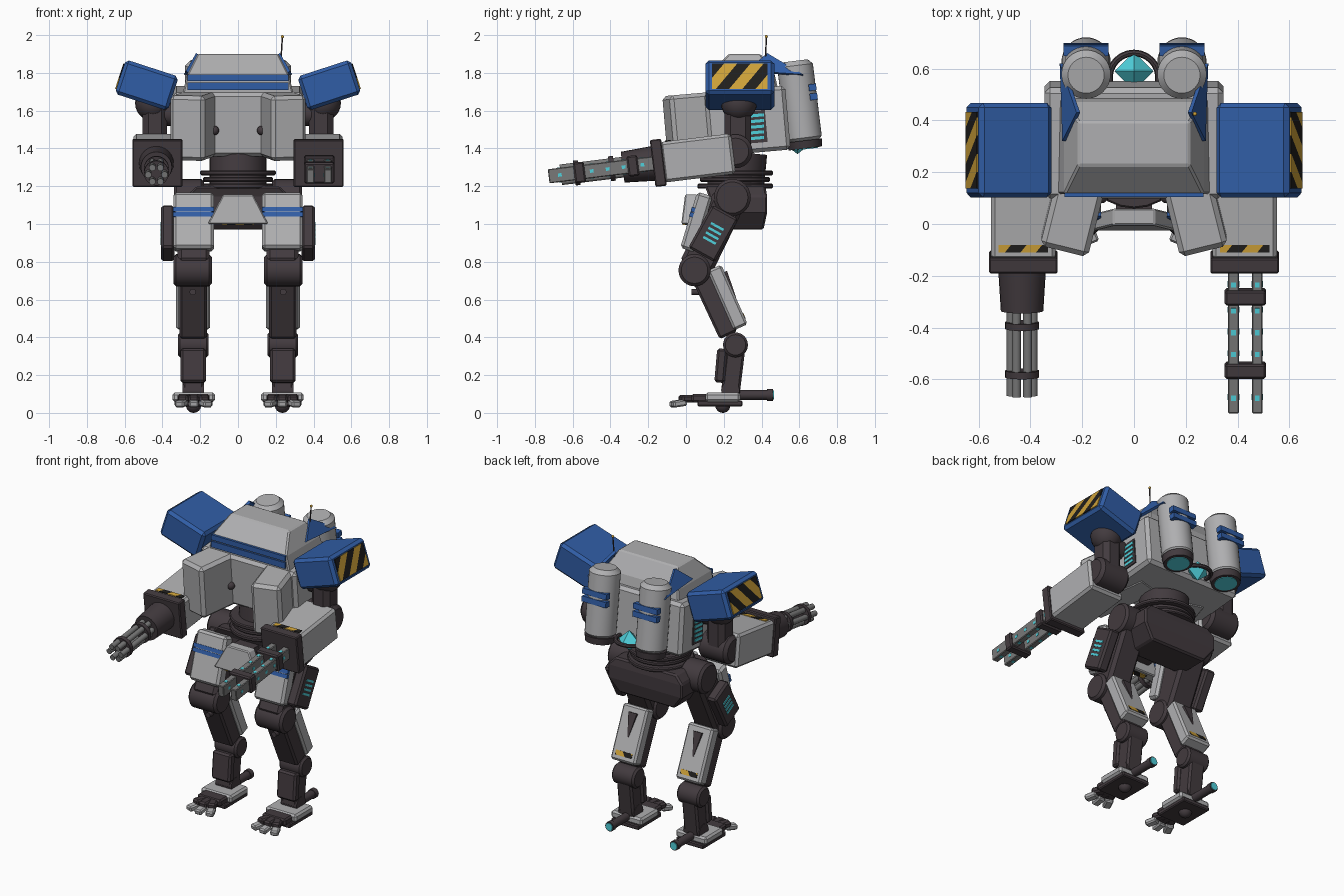
import bpy, bmesh, math
from mathutils import Matrix, Vector

if "Cube" in bpy.data.objects:
    bpy.data.objects.remove(bpy.data.objects["Cube"])

def mat(name, r, g, b):
    m = bpy.data.materials.new(name)
    m.diffuse_color = (r, g, b, 1)
    m.use_nodes = True
    m.node_tree.nodes["Principled BSDF"].inputs["Base Color"].default_value = m.diffuse_color
    return m

GREY = mat("light_grey", .43, .43, .44)
DARK = mat("dark_umber", .055, .043, .049)
BLUE = mat("armour_blue", .03, .11, .38)
GOLD = mat("warning_gold", .62, .36, .04)
BLACK = mat("stripe_black", .014, .013, .012)
CYAN = mat("glow_cyan", .08, .64, .72)
STEEL = mat("barrel_steel", .19, .19, .19)
I = Matrix.Identity(4)
T = lambda x, y, z: Matrix.Translation((x, y, z))
R = lambda deg, ax='X': Matrix.Rotation(math.radians(deg), 4, ax)

def finish(bm, name, mats, M=I, bev=0, smooth=False):
    bmesh.ops.recalc_face_normals(bm, faces=bm.faces)
    if bev:
        sharp = [e for e in bm.edges if e.calc_face_angle(0) > .7]
        bmesh.ops.bevel(bm, geom=sharp, offset=bev, segments=1, affect='EDGES')
    bm.transform(M)
    bmesh.ops.recalc_face_normals(bm, faces=bm.faces)
    me = bpy.data.meshes.new(name)
    bm.to_mesh(me)
    bm.free()
    o = bpy.data.objects.new(name, me)
    bpy.context.collection.objects.link(o)
    for m in mats:
        me.materials.append(m)
    if smooth:
        bpy.ops.object.select_all(action='DESELECT')
        o.select_set(True)
        bpy.context.view_layer.objects.active = o
        bpy.ops.object.shade_smooth_by_angle(angle=math.radians(32))
    return o

def box(name, dims, m, M=I, bev=0):
    bm = bmesh.new()
    bmesh.ops.create_cube(bm, size=1, matrix=Matrix.Diagonal((*dims, 1)))
    return finish(bm, name, [m], M, bev)

def cyl(name, p0, p1, r, m, M=I, r1=None, n=24, bev=0):
    p0, p1 = Vector(p0), Vector(p1)
    d = p1 - p0
    bm = bmesh.new()
    bmesh.ops.create_cone(bm, cap_ends=True, segments=n, radius1=r, radius2=r if r1 is None else r1, depth=d.length)
    rot = d.to_track_quat('Z', 'Y').to_matrix().to_4x4()
    return finish(bm, name, [m], M @ Matrix.Translation((p0 + p1) / 2) @ rot, bev, n > 8)

def ball(name, c, r, m):
    bm = bmesh.new()
    bmesh.ops.create_uvsphere(bm, u_segments=20, v_segments=12, radius=r)
    return finish(bm, name, [m], T(*c), 0, True)

def loft(name, rings, m, M=I, bev=0):
    """Stacked rectangles: (half width, y front, y back, z)."""
    bm = bmesh.new()
    prev = None
    for hx, y0, y1, z in rings:
        ring = [bm.verts.new(p) for p in ((-hx, y0, z), (hx, y0, z), (hx, y1, z), (-hx, y1, z))]
        if prev:
            for i in range(4):
                bm.faces.new((prev[i], prev[(i + 1) % 4], ring[(i + 1) % 4], ring[i]))
        else:
            bm.faces.new(ring)
        prev = ring
    bm.faces.new(prev)
    return finish(bm, name, [m], M, bev)

def plate(name, pts, t, m, M=I):
    """Side profile in y,z with thickness along x."""
    bm = bmesh.new()
    f = bm.faces.new([bm.verts.new((-t / 2, y, z)) for y, z in pts])
    ext = bmesh.ops.extrude_face_region(bm, geom=[f])
    bmesh.ops.translate(bm, vec=(t, 0, 0), verts=[v for v in ext['geom'] if isinstance(v, bmesh.types.BMVert)])
    return finish(bm, name, [m], M)

def hazard(name, w, h, M, step):
    """Thin plate cut by slanted planes into gold and black stripes."""
    bm = bmesh.new()
    bmesh.ops.create_cube(bm, size=1, matrix=Matrix.Diagonal((w, h, .009, 1)))
    n = Vector((1, -.8, 0))
    k = int((w + h) / step) + 1
    for i in range(-k, k + 1):
        bmesh.ops.bisect_plane(bm, geom=bm.verts[:] + bm.edges[:] + bm.faces[:], plane_co=(i * step, 0, 0), plane_no=n)
    for f in bm.faces:
        f.material_index = math.floor(f.calc_center_median().dot(n) / step) % 2
    return finish(bm, name, [GOLD, BLACK], M)

# torso and cabin
box("torso", (.69, .43, .34), GREY, T(0, .325, 1.545) @ R(5), .02)
loft("cabin", [(.30, .115, .50, 1.66), (.27, .115, .47, 1.79), (.215, .225, .395, 1.90)], GREY, I, .008)
for z, h in ((1.775, .034), (1.73, .04)):
    box("visor_strip", (.535, .016, h), BLUE, T(0, .112, z))
cyl("antenna", (.225, .42, 1.83), (.235, .425, 1.99), .004, DARK, n=8)
ball("antenna_tip", (.235, .425, 1.992), .008, GOLD)
ball("status_light", (-.245, .155, 1.70), .014, CYAN)

# back core and its pipe
cyl("core_upper", (0, .59, 1.43), (0, .59, 1.50), .075, CYAN, r1=0, n=4)
cyl("core_lower", (0, .59, 1.43), (0, .59, 1.37), .075, CYAN, r1=0, n=4)
bpy.ops.mesh.primitive_torus_add(location=(0, .565, 1.43), major_radius=.095, minor_radius=.013, major_segments=24, minor_segments=8)
bpy.context.object.name = "core_ring"
bpy.context.object.data.materials.append(DARK)

# waist and pelvis
cyl("waist_column", (0, .26, 1.17), (0, .28, 1.38), .15, DARK)
for z, r in ((1.27, .2), (1.235, .185), (1.20, .2)):
    cyl("waist_ring", (0, .26, z - .012), (0, .26, z + .014), r, DARK, bev=.006)
loft("pelvis", [(.2, .2, .41, .97), (.27, .12, .43, 1.06), (.27, .12, .43, 1.15), (.22, .1, .42, 1.2)], DARK, I, .01)
loft("loin_plate", [(.16, -.025, .04, 1.0), (.08, -.005, .06, 1.155)], GREY, I, .006)
box("loin_mount", (.14, .14, .1), DARK, T(0, .09, 1.1))
hazard("loin_stripe", .17, .035, T(0, .0, .999), .045)

for s in (-1, 1):
    X = lambda x, y, z: T(s * x, y, z)
    # chest prongs, sensors and side vents
    box("chest_prong", (.19, .45, .345), GREY, X(.216, .125, 1.525) @ R(5) @ R(s * 14, 'Z'), .02)
    ball("chest_sensor", (s * .125, .105, 1.495), .025, DARK)
    box("vent_panel", (.012, .1, .17), DARK, X(.346, .375, 1.515) @ R(5))
    for i in range(5):
        box("side_vent", (.012, .075, .016), CYAN, X(.35, .375, 1.455 + .03 * i) @ R(5))

    # thrusters and fins
    P = X(.185, .603, 1.63) @ R(7)
    cyl("thruster", (0, 0, -.2), (0, 0, .235), .095, GREY, P, n=32, bev=.025)
    cyl("thruster_nozzle", (0, 0, -.232), (0, 0, -.19), .088, DARK, P, r1=.095, n=32)
    cyl("thruster_glow", (0, 0, -.236), (0, 0, -.228), .068, CYAN, P)
    for z in (.035, .085):
        box("thruster_band", (.175, .04, .035), BLUE, P @ T(0, .078, z))
    plate("fin", [(-.10, -.04), (.01, .07), (.20, -.06), (.07, -.05)], .016, BLUE, X(.25, .42, 1.84) @ R(-30 * s, 'Y'))

    # shoulder armour
    S = X(.483, .285, 1.735) @ R(-18 * s, 'Y')
    box("shoulder_armour", (.295, .365, .19), BLUE, S, .018)
    side = Matrix(((0, 0, 1, 0), (1, 0, 0, 0), (0, 1, 0, 0), (0, 0, 0, 1)))
    hazard("shoulder_stripe", .295, .14, S @ T(s * .149, 0, 0) @ side, .07)

    # arm
    cyl("shoulder_axle", (s * .3, .28, 1.58), (s * .45, .28, 1.58), .06, DARK)
    ball("shoulder_joint", (s * .45, .28, 1.64), .095, DARK)
    box("upper_arm", (.13, .14, .27), DARK, X(.44, .275, 1.52), .03)
    cyl("elbow", (s * .32, .262, 1.385), (s * .535, .262, 1.385), .09, DARK, bev=.02)
    A = X(.427, .27, 1.375) @ R(7)
    box("forearm", (.25, .38, .215), GREY, A @ T(0, -.21, 0), .015)
    box("gun_mount", (.265, .06, .25), DARK, A @ T(0, -.42, 0), .006)
    hazard("forearm_stripe", .19, .03, A @ T(0, -.355, .108), .06)

    # leg
    cyl("hip_joint", (s * .18, .245, 1.14), (s * .34, .245, 1.14), .098, DARK, bev=.015)
    box("thigh", (.17, .18, .42), DARK, X(.235, .14, .95) @ R(-26), .02)
    F = X(.235, .055, 1.01) @ R(-17)
    box("thigh_armour", (.215, .085, .31), GREY, F, .015)
    for z in (.03, .058):
        box("thigh_stripe", (.217, .02, .024), BLUE, F @ T(0, -.036, z))
    H = X(.372, .145, .95) @ R(-29)
    box("thigh_side_box", (.07, .16, .26), DARK, H, .012)
    for i in range(4):
        box("thigh_vent", (.008, .075, .013), CYAN, H @ T(s * .035, 0, -.042 + .028 * i))
    cyl("knee", (s * .138, .045, .755), (s * .342, .045, .755), .085, DARK, bev=.015)
    box("shin", (.145, .105, .36), DARK, X(.237, .15, .575) @ R(25), .012)
    cyl("shin_bolt", (s * .24, .03, .64), (s * .24, .10, .64), .017, DARK, n=12)
    C = X(.237, .22, .611) @ R(24)
    box("calf_armour", (.18, .08, .345), GREY, C, .012)
    loft("calf_wedge", [(.004, .03, .041, -.02), (.03, .03, .055, .13)], DARK, C)
    hazard("calf_stripe", .12, .03, C @ T(0, .038, -.125) @ R(90), .06)
    cyl("ankle_joint", (s * .155, .262, .36), (s * .318, .262, .36), .066, DARK, bev=.012)
    box("lower_leg", (.11, .1, .26), DARK, X(.237, .25, .23) @ R(-7), .012)
    box("lower_leg_guard", (.135, .055, .18), DARK, X(.237, .185, .25) @ R(-5), .012)
    cyl("foot_joint", (s * .18, .235, .12), (s * .295, .235, .12), .048, DARK)

    # foot
    box("sole", (.2, .24, .03), DARK, X(.235, .18, .05), .006)
    box("foot_block", (.225, .185, .05), GREY, X(.235, .195, .083), .012)
    ball("foot_pad", (s * .235, .195, .04), .04, DARK)
    cyl("heel", (s * .235, .26, .095), (s * .235, .455, .095), .026, DARK, n=16)
    cyl("heel_end", (s * .235, .43, .095), (s * .235, .46, .095), .031, DARK, n=16)
    cyl("heel_light", (s * .235, .455, .095), (s * .235, .465, .095), .024, CYAN, n=16)
    box("toe_base", (.17, .1, .045), DARK, X(.235, .08, .078), .01)
    for a in (-1, 0, 1):
        Q = X(.235, .12, .07) @ R(22 * a, 'Z')
        box("toe", (.055, .16, .04), DARK, Q @ T(0, -.08, .005), .01)
        box("toe_tip", (.05, .075, .035), GREY, Q @ T(0, -.17, -.02) @ R(8), .008)

# rotary gun on one arm
G = T(-.432, .27, 1.375) @ R(7)
cyl("rotary_drum", (0, -.45, 0), (0, -.61, 0), .092, DARK, G, r1=.082)
for i in range(6):
    c, d = .043 * math.cos(i * math.pi / 3), .043 * math.sin(i * math.pi / 3)
    cyl("rotary_barrel", (c, -.6, d), (c, -.94, d), .0175, STEEL, G, n=12)
for y in (-.667, -.855):
    cyl("barrel_band", (0, y + .013, 0), (0, y - .013, 0), .066, DARK, G)

# twin rail gun on the other arm
G = T(.43, .27, 1.375) @ R(7)
for x in (-.046, .046):
    box("rail", (.041, .565, .075), STEEL, G @ T(x, -.722, 0), .004)
    for y in (-.505, -.605, -.69, -.775, -.945):
        box("rail_light", (.018, .02, .079), CYAN, G @ T(x, y, 0))
        box("rail_side_light", (.045, .02, .018), CYAN, G @ T(x, y, 0))
for y in (-.555, -.84):
    box("rail_clamp", (.16, .057, .11), DARK, G @ T(0, y, 0), .008)
